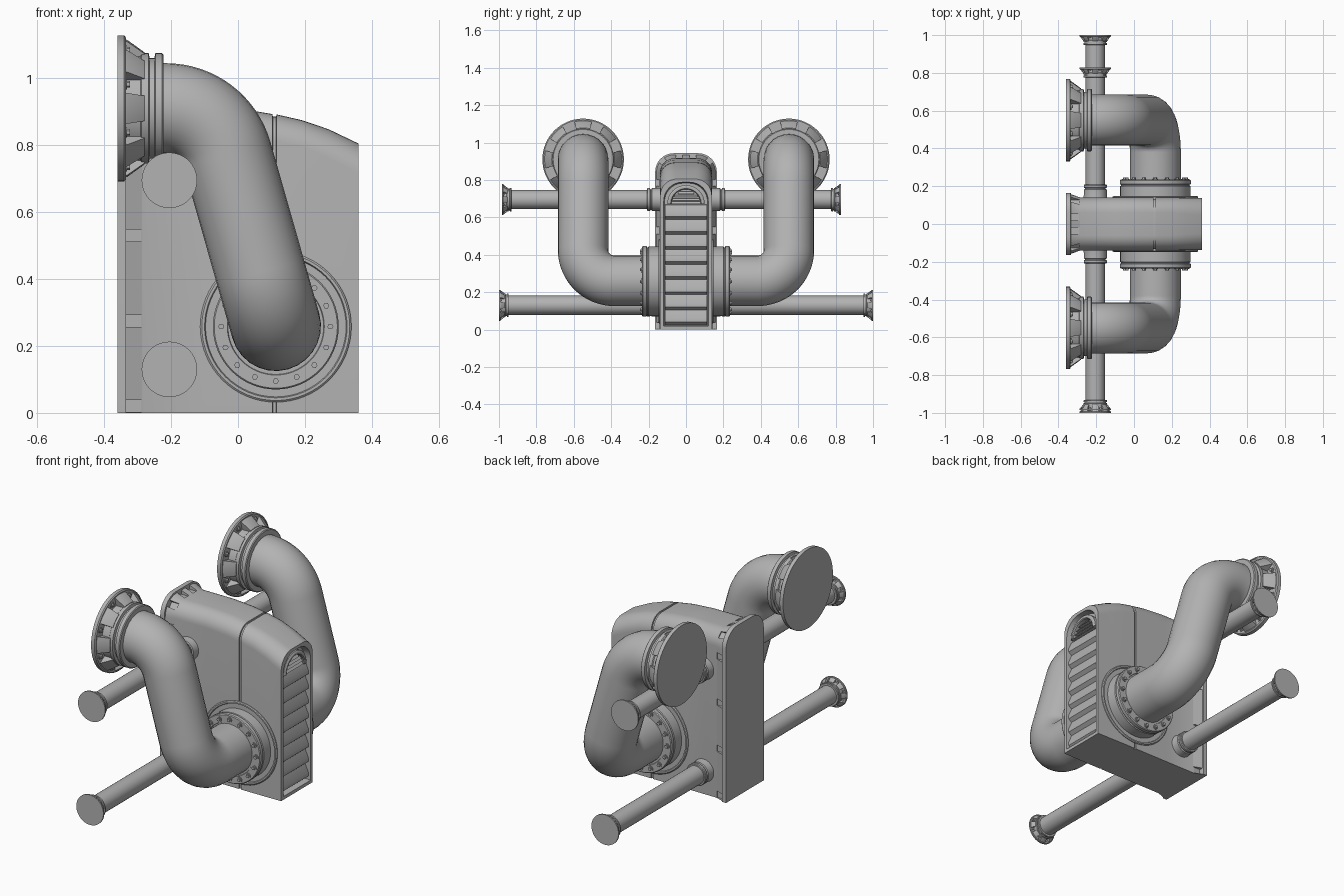
import bpy, bmesh
from math import sin, cos, pi, radians, tan
from mathutils import Vector, Matrix

cube = bpy.data.objects.get("Cube")
if cube:
    bpy.data.objects.remove(cube, do_unlink=True)

GREY = (0.45, 0.45, 0.45, 1)
mat = bpy.data.materials.new("plain grey metal")
mat.use_nodes = True
mat.diffuse_color = GREY
mat.node_tree.nodes["Principled BSDF"].inputs["Base Color"].default_value = GREY
parts = []


def finish(name, bm):
    """Turn a bmesh into a named object with the grey material."""
    bmesh.ops.remove_doubles(bm, verts=bm.verts, dist=1e-5)
    bmesh.ops.recalc_face_normals(bm, faces=bm.faces)
    mesh = bpy.data.meshes.new(name)
    bm.to_mesh(mesh)
    bm.free()
    mesh.materials.append(mat)
    obj = bpy.data.objects.new(name, mesh)
    bpy.context.collection.objects.link(obj)
    parts.append(obj)
    return obj


def loft(bm, rings, wrap=False):
    """Skin closed rings of equal length, capped or joined end to end."""
    rows = [[bm.verts.new(p) for p in ring] for ring in rings]
    n = len(rows[0])
    pairs = list(zip(rows, rows[1:])) + ([(rows[-1], rows[0])] if wrap else [])
    for a, b in pairs:
        for i in range(n):
            j = (i + 1) % n
            bm.faces.new((a[i], a[j], b[j], b[i]))
    if not wrap:
        bm.faces.new(rows[0])
        bm.faces.new(rows[-1])


def lathe(bm, profile, origin, axis, n=64, arc=None, scale=1):
    """Turn a (radius, distance) profile about an axis, fully or over an arc in degrees."""
    rot = Vector((0, 0, 1)).rotation_difference(Vector(axis)).to_matrix()
    start, end = arc or (0, 360)
    count = n + 1 if arc else n
    rings = []
    for k in range(count):
        a = radians(start + (end - start) * k / n)
        rings.append([Vector(origin) + rot @ (scale * Vector((r * cos(a), r * sin(a), t)))
                      for r, t in profile])
    loft(bm, rings, wrap=arc is None)


def bolt_circle(bm, count, radius, t, origin, axis, size, phase=0, scale=1):
    """Ring of washers with hexagonal heads."""
    rot = Vector((0, 0, 1)).rotation_difference(Vector(axis)).to_matrix()
    for k in range(count):
        a = 2 * pi * k / count + radians(phase)
        c = Vector(origin) + rot @ (scale * Vector((radius * cos(a), radius * sin(a), t)))
        for r, h, n in ((size, 0.004, 12), (size * 0.65, 0.012, 6)):
            lathe(bm, [(0, 0), (r, 0), (r, h), (0, h)], c, axis, n, scale=scale)


def pipe_flange(name, origin, axis, scale=1):
    """Bolted end plate with eight tapered gussets and a double collar."""
    bm = bmesh.new()
    lathe(bm, [(0, 0), (.218, 0), (.218, .02), (.212, .025), (.16, .025), (.16, .068),
               (.165, .072), (.165, .093), (.15, .096), (.15, .11), (.165, .113),
               (.165, .133), (.16, .137), (0, .137)], origin, axis, scale=scale)
    for k in range(8):
        lathe(bm, [(.15, .02), (.208, .02), (.204, .03), (.168, .08), (.15, .08)],
              origin, axis, 6, (45 * k - 13, 45 * k + 13), scale)
    bolt_circle(bm, 8, .188, .025, origin, axis, .015, 22.5, scale)
    finish(name, bm)


def fillet(points, radius, steps=16):
    """Round every inner corner of a path with an arc."""
    pts = [Vector(p) for p in points]
    path = [pts[0]]
    for a, b, c, rad in zip(pts, pts[1:], pts[2:], radius):
        u, v = (a - b).normalized(), (c - b).normalized()
        half = u.angle(v) / 2
        centre = b + (u + v).normalized() * rad / sin(half)
        s = b + u * rad / tan(half) - centre
        e = b + v * rad / tan(half) - centre
        sweep = s.angle(e)
        for k in range(steps + 1):
            f = k / steps
            path.append(centre + (s * sin((1 - f) * sweep) + e * sin(f * sweep)) / sin(sweep))
    return path + [pts[-1]]


def tube(name, path, radius):
    """Round pipe swept along a path."""
    curve = bpy.data.curves.new(name, "CURVE")
    curve.dimensions = "3D"
    curve.bevel_depth, curve.bevel_resolution = radius, 12
    curve.use_fill_caps = True
    spline = curve.splines.new("POLY")
    spline.points.add(len(path) - 1)
    for point, co in zip(spline.points, path):
        point.co = (*co, 1)
    temp = bpy.data.objects.new(name + "_path", curve)
    bpy.context.collection.objects.link(temp)
    bpy.context.view_layer.update()
    mesh = bpy.data.meshes.new_from_object(temp.evaluated_get(bpy.context.evaluated_depsgraph_get()))
    bpy.data.objects.remove(temp, do_unlink=True)
    bm = bmesh.new()
    bm.from_mesh(mesh)
    bpy.data.meshes.remove(mesh)
    finish(name, bm)


def section(x, w, h, r, z0=0):
    """Upright body section with rounded top corners."""
    ring = [(x, -w, z0), (x, w, z0)]
    for side, first in ((1, 0), (-1, 90)):
        for k in range(9):
            a = radians(first + 90 * k / 8)
            ring.append((x, side * (w - r) + r * cos(a), h - r + r * sin(a)))
    return ring


# Body: mounting flange, flared edge, seam groove, sloping nose and grille recess
bm = bmesh.new()
loft(bm, [section(*s) for s in (
    (-.36, .165, .943, .1), (-.335, .165, .943, .1), (-.334, .158, .934, .095),
    (-.285, .14, .916, .08), (-.1, .14, .916, .08), (.02, .14, .907, .08), (.103, .14, .893, .08),
    (.104, .133, .886, .075), (.114, .133, .885, .075), (.115, .14, .892, .08),
    (.19, .14, .875, .08), (.27, .139, .848, .085), (.36, .138, .805, .09),
    (.36, .119, .788, .1, .018), (.325, .115, .783, .1, .022))])
body = finish("body", bm)

# Notches cut around the flared edge
bm = bmesh.new()
spots = [(s * .168, z, 0) for s in (-1, 1) for z in (.02, .275, .53, .785)]
spots += [(s * .036, .943, 90) for s in (-1, 1)]
spots += [(s * .135, .91, s * 45) for s in (-1, 1)]
for y, z, turn in spots:
    bmesh.ops.create_cube(bm, size=1, matrix=Matrix.Translation((-.311, y, z))
                          @ Matrix.Rotation(radians(turn), 4, "X")
                          @ Matrix.Diagonal((.046, .062, .036, 1)))
cutter = finish("notch_cutter", bm)
cut = body.modifiers.new("notches", "BOOLEAN")
cut.object, cut.solver = cutter, "EXACT"
bpy.context.view_layer.update()
carved = bpy.data.meshes.new_from_object(body.evaluated_get(bpy.context.evaluated_depsgraph_get()))
body.modifiers.clear()
body.data = carved
parts.remove(cutter)
bpy.data.objects.remove(cutter, do_unlink=True)

# Grille louvres
bm = bmesh.new()
comb = [(.32, .67), (.32, .025)]
pitch = .645 / 8
for i in range(8):
    z = .025 + i * pitch
    comb += [(.332, z), (.351, z + .016), (.351, z + .036), (.333, z + pitch - .004)]
loft(bm, [[(x, y, z) for x, z in comb] for y in (-.113, .113)])
finish("grille_louvres", bm)

# Arched vent above the louvres
bm = bmesh.new()
lathe(bm, [(.078, 0), (.1, 0), (.1, .03), (.092, .035), (.082, .035), (.078, .03)],
      (.318, 0, .672), (1, 0, 0), 24, (90, 270))
for i in range(4):
    z = .672 + i * .018
    w = (.078 ** 2 - (z + .012 - .672) ** 2) ** .5
    loft(bm, [[(.318, y, z), (.345, y, z), (.335, y, z + .012), (.318, y, z + .012)] for y in (-w, w)])
finish("arched_vent", bm)

# Large bent pipes with their collars and end flanges, one per side
for side, label in ((-1, "front"), (1, "back")):
    y = side * .55
    tube(label + "_bent_pipe", fillet([(-.3, y, .91), (-.072, y, .91), (.113, y, .26),
                                       (.113, side * .12, .26)], (.19, .17)), .135)
    pipe_flange(label + "_pipe_flange", (-.36, y, .91), (1, 0, 0))
    bm = bmesh.new()
    hub, out = (.113, side * .13, .258), (0, side, 0)
    lathe(bm, [(0, 0), (.226, 0), (.226, .014), (.221, .018), (.213, .018), (.21, .012),
               (.186, .012), (.186, .07), (.181, .074), (.181, .078), (.188, .081),
               (.188, .1), (.184, .105), (.145, .105), (.143, .1), (0, .1)], hub, out)
    bolt_circle(bm, 16, .163, .105, hub, out, .014)
    finish(label + "_pipe_collar", bm)

# Straight cross pipes with end flanges and body sleeves
for label, z, y0, y1 in (("upper", .695, -.985, .828), ("lower", .13, -1, 1)):
    tube(label + "_cross_pipe", [(-.205, y0 + .01, z), (-.205, y1 - .01, z)], .051)
    pipe_flange(label + "_front_end_flange", (-.205, y0, z), (0, 1, 0), .38)
    pipe_flange(label + "_back_end_flange", (-.205, y1, z), (0, -1, 0), .38)
    for side, end in ((-1, "front"), (1, "back")):
        bm = bmesh.new()
        lathe(bm, [(0, 0), (.064, 0), (.061, .02), (.061, .052), (.055, .055), (.055, .06),
                   (.061, .063), (.061, .075), (.058, .079), (0, .079)],
              (-.205, side * .13, z), (0, side, 0), 40)
        finish(f"{label}_{end}_sleeve", bm)

# Smooth shading with crisp edges
bpy.ops.object.select_all(action="DESELECT")
for obj in parts:
    obj.select_set(True)
bpy.context.view_layer.objects.active = body
bpy.ops.object.shade_smooth_by_angle(angle=radians(32))
